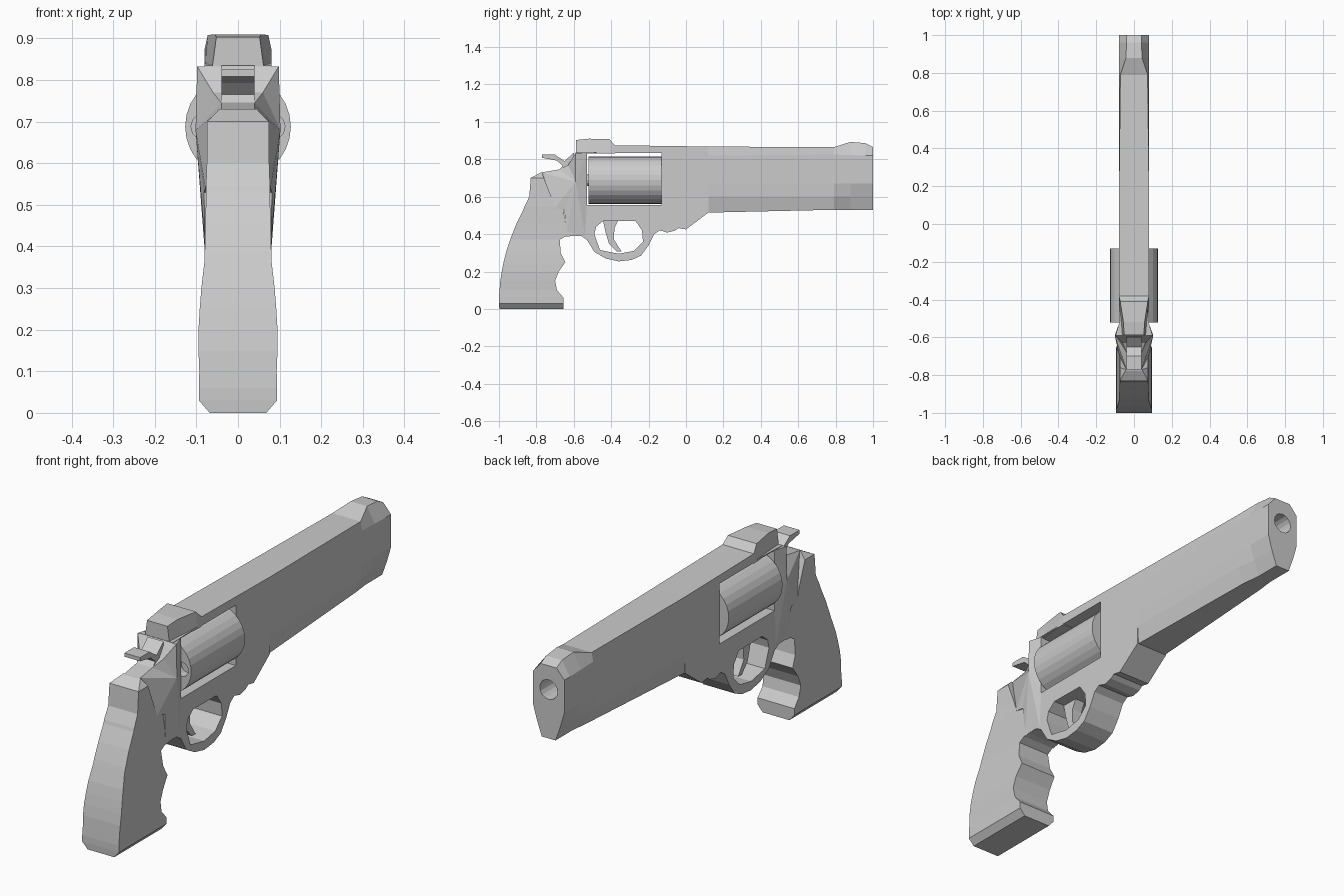
import bpy, bmesh, math

if "Cube" in bpy.data.objects:
    bpy.data.objects.remove(bpy.data.objects["Cube"])


def make(name, verts, faces):
    me = bpy.data.meshes.new(name)
    me.from_pydata(verts, [], faces)
    bm = bmesh.new()
    bm.from_mesh(me)
    bmesh.ops.recalc_face_normals(bm, faces=bm.faces)
    bm.to_mesh(me)
    bm.free()
    ob = bpy.data.objects.new(name, me)
    bpy.context.collection.objects.link(ob)
    return ob


def prism(name, pts, w, hub=None):
    """Side profile (y, z[, half width]) mirrored across x; hub fans the sides."""
    n = len(pts)
    vs = [(s * (p[2] if len(p) > 2 else w), p[0], p[1]) for s in (1, -1) for p in pts]
    fs = [(i, (i + 1) % n, (i + 1) % n + n, i + n) for i in range(n)]
    if hub:
        vs += [(hub[2], hub[0], hub[1]), (-hub[2], hub[0], hub[1])]
        for k in (0, 1):
            fs += [(i + k * n, (i + 1) % n + k * n, 2 * n + k) for i in range(n)]
    else:
        fs += [tuple(range(n)), tuple(range(n, 2 * n))]
    return make(name, vs, fs)


def loft(name, rings):
    """Joins rings of equal point count and caps both ends."""
    n = len(rings[0])
    vs = [v for r in rings for v in r]
    fs = [(a * n + i, a * n + (i + 1) % n, (a + 1) * n + (i + 1) % n, (a + 1) * n + i)
          for a in range(len(rings) - 1) for i in range(n)]
    fs += [tuple(range(n)), tuple(range(len(vs) - n, len(vs)))]
    return make(name, vs, fs)


def rod(name, r, y0, y1, z, x=0, sides=24):
    ang = [2 * math.pi * i / sides for i in range(sides)]
    return loft(name, [[(x + r * math.cos(a), y, z + r * math.sin(a)) for a in ang]
                       for y in (y0, y1)])


def cut(ob, cutters):
    """Subtracts the cutters, bakes the result and removes them."""
    for c in cutters:
        c.hide_render = True
        m = ob.modifiers.new("cut", 'BOOLEAN')
        m.operation, m.solver, m.object = 'DIFFERENCE', 'EXACT', c
    dg = bpy.context.evaluated_depsgraph_get()
    me = bpy.data.meshes.new_from_object(ob.evaluated_get(dg))
    ob.modifiers.clear()
    ob.data = me
    for c in cutters:
        bpy.data.objects.remove(c)


# Frame with trigger guard
frame = prism("frame", [
    (-.59, .835), (-.40, .84), (-.38, .875), (.12, .868), (.12, .515), (0, .425),
    (-.04, .432), (-.06, .418), (-.10, .408), (-.14, .42), (-.17, .40), (-.20, .34),
    (-.24, .285), (-.29, .262), (-.36, .254), (-.43, .27), (-.49, .305), (-.53, .37),
    (-.56, .39), (-.60, .392), (-.64, .385), (-.65, .53), (-.59, .55)], .08)
window = prism("window_cutter", [(-.53, .555), (-.13, .555), (-.13, .833), (-.53, .833)], .3)
guard_hole = prism("guard_cutter", [
    (-.49, .40), (-.46, .315), (-.36, .295), (-.28, .31), (-.23, .36), (-.235, .42),
    (-.27, .47), (-.44, .472), (-.48, .44)], .3)
cut(frame, [window, guard_hole])

# Recoil shield flaring wider than the frame, tapering to the backstrap
prism("recoil_shield", [
    (-.53, .833, .08), (-.59, .833, .098), (-.63, .77, .06), (-.68, .745, .04),
    (-.77, .73, .04), (-.70, .54, .078), (-.65, .53, .082), (-.64, .39, .078),
    (-.54, .39, .08), (-.53, .56, .08)], .08, hub=(-.59, .68, .102))

# Rear sight block, narrowing backwards
loft("rear_sight", [
    [(-b, y, .83), (b, y, .83), (t, y, z), (-t, y, z)]
    for y, z, b, t in [(-.588, .903, .062, .052), (-.52, .91, .068, .056),
                       (-.41, .908, .08, .073), (-.38, .875, .08, .08)]])


# Barrel with underlug and front sight ramp
def barrel_ring(y, half):
    return [(x, y, z) for x, z in half] + [(-x, y, z) for x, z in reversed(half)]


lower = [(.08, .67), (.06, .60), (.035, .53)]
barrel = loft("barrel", [
    barrel_ring(.12, [(.08, .868), (.08, .82), (.08, .67), (.08, .60), (.075, .515)]),
    barrel_ring(.79, [(.072, .865), (.08, .825), (.08, .67), (.075, .60), (.045, .53)]),
    barrel_ring(.88, [(.042, .893), (.08, .822)] + lower),
    barrel_ring(.96, [(.04, .886), (.08, .82)] + lower),
    barrel_ring(1, [(.04, .865), (.08, .82)] + lower)])
cut(barrel, [rod("bore_cutter", .045, .7, 1.1, .755, sides=16)])

# Cylinder with six chambers
cyl = rod("cylinder", .127, -.522, -.13, .688, sides=28)
cut(cyl, [rod("chamber_cutter", .033, -.6, -.48, .688 + .08 * math.sin(a),
              .08 * math.cos(a), 12) for a in [i * math.pi / 3 for i in range(6)]])
rod("cylinder_pin", .03, -.54, -.47, .688, sides=12)

# Hammer and trigger
prism("hammer", [(-.77, .825), (-.70, .825), (-.65, .79), (-.60, .835), (-.585, .72),
                 (-.69, .73), (-.66, .765), (-.69, .793), (-.77, .808)], .04)
prism("trigger", [(-.445, .478), (-.36, .478), (-.383, .43), (-.385, .37), (-.345, .308),
                  (-.372, .308), (-.412, .35), (-.43, .41)], .025)

# Grip: rows of height, back y, front y, half width
loft("grip", [
    [(w, b, z), (w, f, z), (-w, f, z), (-w, b, z)]
    for z, b, f, w in [
        (0, -.998, -.655, .068), (.03, -1, -.655, .094), (.06, -1, -.655, .094),
        (.10, -.997, -.69, .093), (.15, -.993, -.70, .095), (.20, -.985, -.68, .095),
        (.25, -.975, -.645, .092), (.30, -.963, -.67, .088), (.37, -.94, -.675, .08),
        (.39, -.933, -.64, .08), (.46, -.905, -.645, .078), (.53, -.87, -.655, .077),
        (.545, -.865, -.70, .077), (.60, -.838, -.72, .075), (.70, -.83, -.76, .074),
        (.73, -.775, -.77, .045)]])
